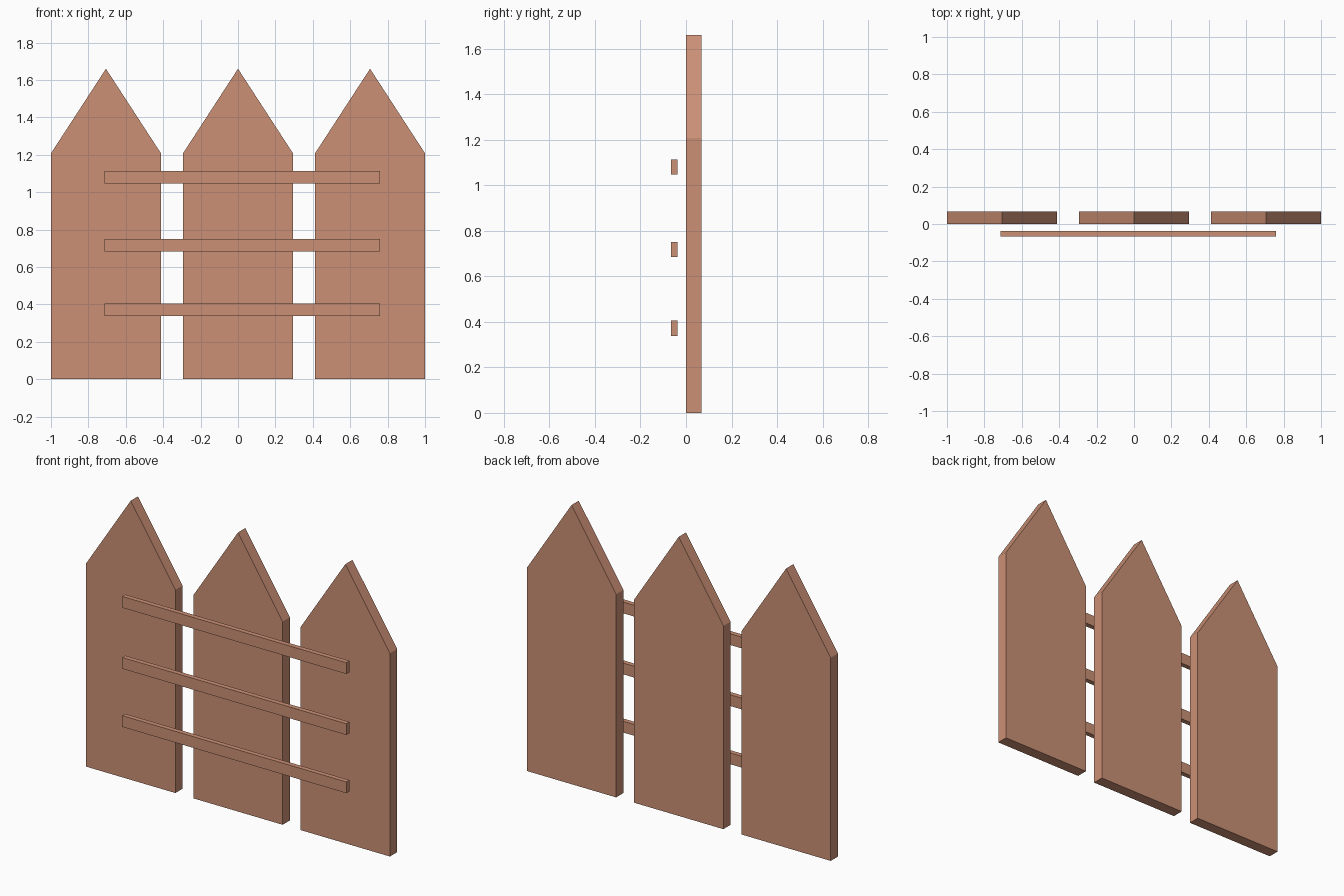
import bpy
import bmesh

cube = bpy.data.objects.get("Cube")
if cube:
    bpy.data.objects.remove(cube, do_unlink=True)

wood = bpy.data.materials.new("terracotta_wood")
wood.use_nodes = True
colour = (0.60, 0.28, 0.18, 1)
wood.diffuse_color = colour
wood.node_tree.nodes["Principled BSDF"].inputs["Base Color"].default_value = colour


def extruded_board(name, outline, y_front, y_back):
    """Extrude an x/z outline from front to back."""
    bm = bmesh.new()
    face = bm.faces.new([bm.verts.new((x, y_front, z)) for x, z in outline])
    grown = bmesh.ops.extrude_face_region(bm, geom=[face])["geom"]
    verts = [v for v in grown if isinstance(v, bmesh.types.BMVert)]
    bmesh.ops.translate(bm, verts=verts, vec=(0, y_back - y_front, 0))
    bmesh.ops.recalc_face_normals(bm, faces=bm.faces)
    mesh = bpy.data.meshes.new(name)
    bm.to_mesh(mesh)
    bm.free()
    mesh.materials.append(wood)
    obj = bpy.data.objects.new(name, mesh)
    bpy.context.collection.objects.link(obj)
    return obj


# Pointed pickets
half = 0.294
for side, x in (("right", -0.706), ("middle", 0), ("left", 0.706)):
    outline = [(x - half, 0), (x + half, 0), (x + half, 1.208),
               (x, 1.66), (x - half, 1.208)]
    extruded_board(side + "_picket", outline, 0, 0.068)

# Cross rails, floating just in front of the pickets
for level, z in (("lower", 0.338), ("middle", 0.684), ("upper", 1.047)):
    outline = [(-0.715, z), (0.76, z), (0.76, z + 0.067), (-0.715, z + 0.067)]
    extruded_board(level + "_rail", outline, -0.067, -0.038)
